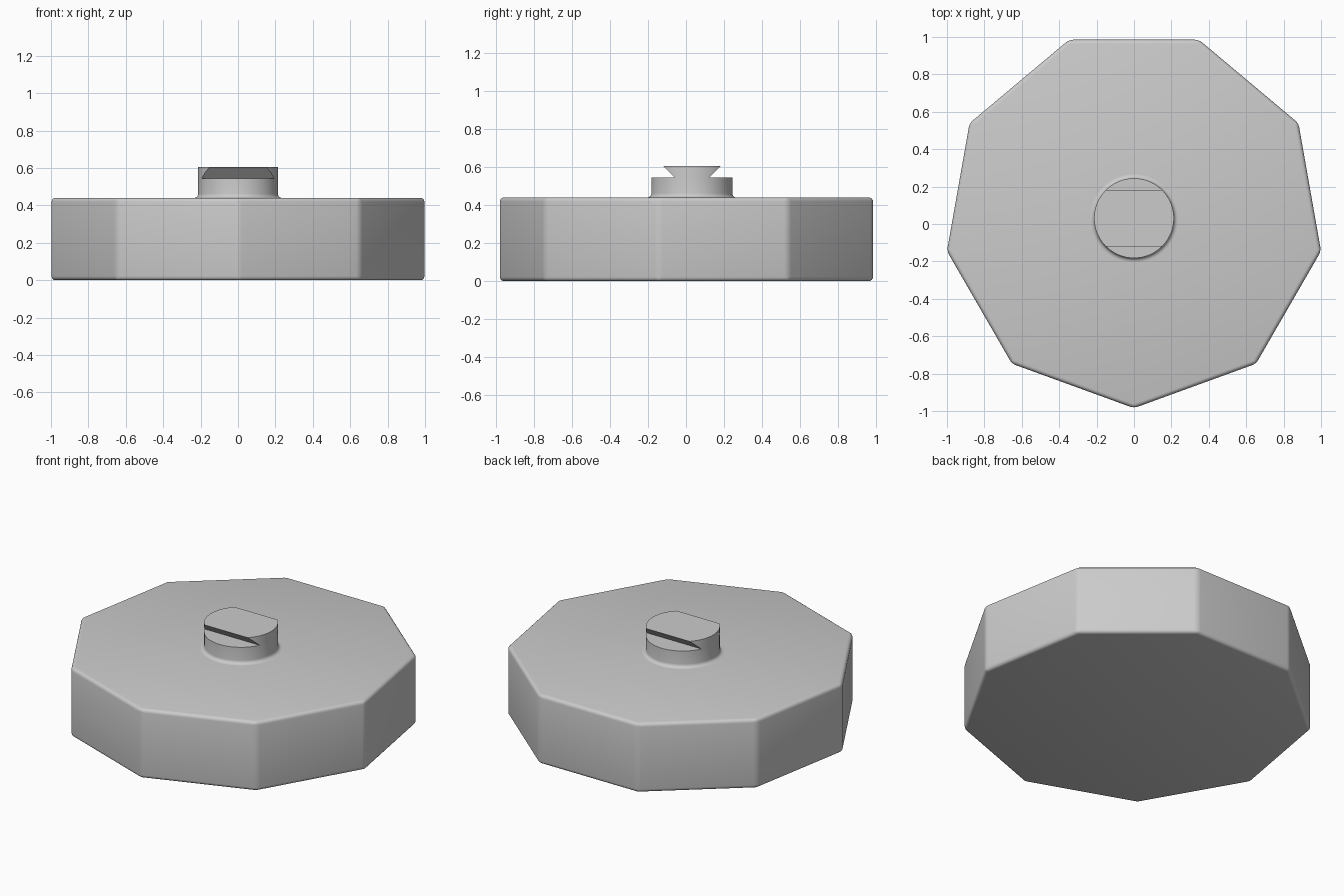
import bpy, bmesh, math
from mathutils import Vector, Matrix

cube = bpy.data.objects.get("Cube")
if cube:
    bpy.data.objects.remove(cube, do_unlink=True)

CY = 0.031            # shared axis of body and stem
BODY_R, BODY_H = 1.0154, 0.44
STEM_R, LEDGE_Z, TOP_Z = 0.213, 0.545, 0.605
FILLET = 0.022

grey = bpy.data.materials.new("plain grey")
grey.use_nodes = True
COLOUR = (0.6, 0.6, 0.6, 1)
grey.diffuse_color = COLOUR
grey.node_tree.nodes["Principled BSDF"].inputs["Base Color"].default_value = COLOUR


def finish(bm, name, angle=30):
    """Turn a bmesh into a shaded, coloured object on the shared axis."""
    bmesh.ops.recalc_face_normals(bm, faces=bm.faces)
    mesh = bpy.data.meshes.new(name)
    bm.to_mesh(mesh)
    bm.free()
    mesh.materials.append(grey)
    obj = bpy.data.objects.new(name, mesh)
    obj.location.y = CY
    bpy.context.collection.objects.link(obj)
    bpy.ops.object.select_all(action='DESELECT')
    obj.select_set(True)
    bpy.context.view_layer.objects.active = obj
    bpy.ops.object.shade_smooth_by_angle(angle=math.radians(angle))
    return obj


def prism(sides, radius, z0, z1, turn=0):
    bm = bmesh.new()
    place = Matrix.Translation((0, 0, (z0 + z1) / 2)) @ Matrix.Rotation(turn, 4, 'Z')
    bmesh.ops.create_cone(bm, cap_ends=True, segments=sides, radius1=radius,
                          radius2=radius, depth=z1 - z0, matrix=place)
    return bm


# Nine-sided body, one corner to the front, all edges rounded
bm = prism(9, BODY_R, 0, BODY_H)
corner = min(bm.verts, key=lambda v: abs(v.co.x) - v.co.y * 0.001)
front = min(bm.verts, key=lambda v: v.co.y)
turn = -math.pi / 2 - math.atan2(front.co.y, front.co.x)
bmesh.ops.rotate(bm, verts=bm.verts, cent=(0, 0, 0), matrix=Matrix.Rotation(turn, 3, 'Z'))
bmesh.ops.bevel(bm, geom=list(bm.edges), offset=FILLET, segments=4, profile=0.5,
                affect='EDGES', clamp_overlap=True)
finish(bm, "body")

# Round stem with a filleted foot, revolved from its profile
bm = bmesh.new()
foot = [(STEM_R + FILLET * (1 - math.sin(a)), BODY_H + FILLET * (1 - math.cos(a)))
        for a in (math.pi / 2 * i / 5 for i in range(6))]
points = foot + [(STEM_R, LEDGE_Z), (0, LEDGE_Z)]
verts = [bm.verts.new((r, 0, z)) for r, z in points]
edges = [bm.edges.new(pair) for pair in zip(verts, verts[1:])]
bmesh.ops.spin(bm, geom=verts + edges, cent=(0, 0, 0), axis=(0, 0, 1),
               angle=math.tau, steps=96, use_duplicate=False)
bmesh.ops.remove_doubles(bm, verts=bm.verts, dist=0.0001)
finish(bm, "stem")

# Dovetail head: a disc trimmed by two slanted planes
bm = prism(96, STEM_R, LEDGE_Z, TOP_Z)
for side in (-1, 1):
    cut = bmesh.ops.bisect_plane(
        bm, geom=bm.verts[:] + bm.edges[:] + bm.faces[:],
        plane_co=Vector((0, side * 0.15, TOP_Z)),
        plane_no=Vector((0, side, -1)).normalized(), clear_outer=True)
    rim = [e for e in cut["geom_cut"] if isinstance(e, bmesh.types.BMEdge)]
    bmesh.ops.holes_fill(bm, edges=rim, sides=0)
finish(bm, "dovetail_head")
